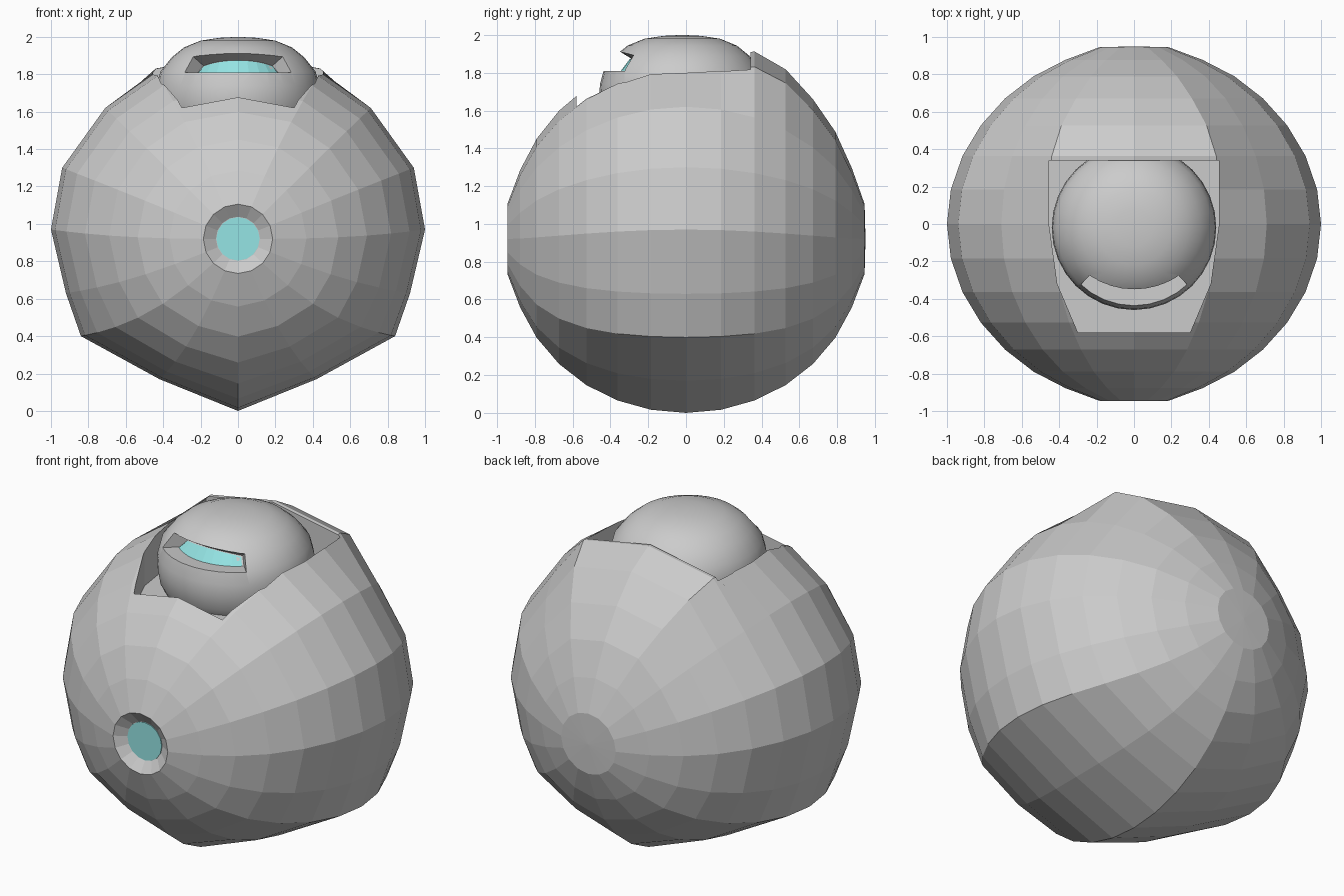
import bpy, bmesh
from math import sin, cos, pi, radians

if "Cube" in bpy.data.objects:
    bpy.data.objects.remove(bpy.data.objects["Cube"])

CZ = 0.92  # height of the body's front-back axis


def new_object(name, rings, closed=True, start=None, end=None, wrap=True):
    """Skin a list of rings; close the ends with a pole point or an n-gon."""
    bm = bmesh.new()
    vs = [[bm.verts.new(p) for p in r] for r in rings]
    n = len(rings[0])
    for a, b in zip(vs, vs[1:]):
        for i in range(n if wrap else n - 1):
            j = (i + 1) % n
            bm.faces.new((a[i], a[j], b[j], b[i]))
    if closed:
        for ring, pole in ((vs[0], start), (vs[-1], end)):
            if pole:
                p = bm.verts.new(pole)
                for i in range(n):
                    bm.faces.new((ring[i], ring[(i + 1) % n], p))
            else:
                bm.faces.new(ring)
    bmesh.ops.recalc_face_normals(bm, faces=bm.faces)
    me = bpy.data.meshes.new(name)
    bm.to_mesh(me)
    bm.free()
    ob = bpy.data.objects.new(name, me)
    bpy.context.collection.objects.link(ob)
    return ob


def activate(ob):
    bpy.ops.object.select_all(action='DESELECT')
    ob.select_set(True)
    bpy.context.view_layer.objects.active = ob


def cut(ob, cutter):
    m = ob.modifiers.new("cut", 'BOOLEAN')
    m.operation, m.solver, m.object = 'DIFFERENCE', 'EXACT', cutter
    activate(ob)
    bpy.ops.object.modifier_apply(modifier=m.name)
    bpy.data.objects.remove(cutter, do_unlink=True)


def circle_y(r, y, n=16):
    return [(r * cos(2 * pi * i / n), y, CZ + r * sin(2 * pi * i / n)) for i in range(n)]


# Body: faceted ball around the y axis, keeled underneath, raised behind the head
half = [(0, -.92), (.42, -.75), (.84, -.52), (.92, -.29), (1.0, .05),
        (.94, .38), (.71, .70), (.44, .89), (0, .97)]
section = half + [(-x, z) for x, z in half[-2:0:-1]]
hood = {9: 1.03, 10: 1.11, 11: 1.12, 12: 1.09, 13: 1.07, 14: 1.03}
rings = []
for k in range(1, 16):
    t = k * pi / 16
    s, w = sin(t), sin(t) ** 2
    y = -0.95 * cos(t)
    if k in (1, 15):
        y = -.945 if k == 1 else .945
    ring = []
    for i, (ex, ez) in enumerate(section):
        a = -pi / 2 + i * pi / 8
        f = s * (hood.get(k, 1) if i in (7, 8, 9) else 1)
        ring.append((f * ((1 - w) * .95 * cos(a) + w * ex), y,
                     CZ + f * ((1 - w) * .95 * sin(a) + w * ez)))
    rings.append(ring)
recess = [(.118 * cos(-pi / 2 + i * pi / 8), -.90, CZ + .118 * sin(-pi / 2 + i * pi / 8))
          for i in range(16)]
body = new_object("body", [recess] + rings, start=(0, -.90, CZ), end=(0, .95, CZ))

# Head socket cut into the top of the body
side = [(.30, -.58), (.41, -.32), (.455, 0), (.455, .34)]
plan = side + [(-x, y) for x, y in reversed(side)]
cut(body, new_object("socket_cutter", [[(x, y, z) for x, y in plan] for z in (1.54, 2.5)]))

# Head: smooth flattened dome
HY = -.02
profile = [(.10, 1.995), (.20, 1.98), (.29, 1.943), (.355, 1.89), (.415, 1.815), (.435, 1.74),
           (.44, 1.67), (.425, 1.58), (.38, 1.49), (.28, 1.42), (.14, 1.39)]
N = 32
head = new_object("head", [[(r * cos(2 * pi * i / N), HY + r * sin(2 * pi * i / N), z)
                            for i in range(N)] for r, z in profile],
                  start=(0, HY, 2.0), end=(0, HY, 1.38))


# Visor slot: a wedge swept round the front of the head
def sweep(points, spread, steps=8):
    out = []
    for i in range(steps + 1):
        u = -1 + 2 * i / steps
        a = radians(spread) * u
        out.append([(r * sin(a), HY - r * cos(a), z - drop * u * u) for r, z, drop in points])
    return out


cut(head, new_object("slot_cutter", sweep(
    [(.32, 1.805, 0), (.62, 1.82, 0), (.62, 2.09, .03), (.27, 1.875, .03)], 43)))
activate(head)
bpy.ops.object.shade_smooth_by_angle(angle=radians(30))

# Glowing parts: visor strip and front lens
cyan = bpy.data.materials.new("cyan")
cyan.diffuse_color = (0.30, 0.78, 0.78, 1)
cyan.use_nodes = True
cyan.node_tree.nodes["Principled BSDF"].inputs["Base Color"].default_value = cyan.diffuse_color
visor = new_object("visor", sweep([(.327, 1.807, 0), (.277, 1.873, .03)], 41),
                   closed=False, wrap=False)
lens = new_object("lens", [circle_y(.116, -.895), circle_y(.116, -.905)],
                  start=(0, -.895, CZ), end=(0, -.905, CZ))
for ob in (visor, lens):
    ob.data.materials.append(cyan)
